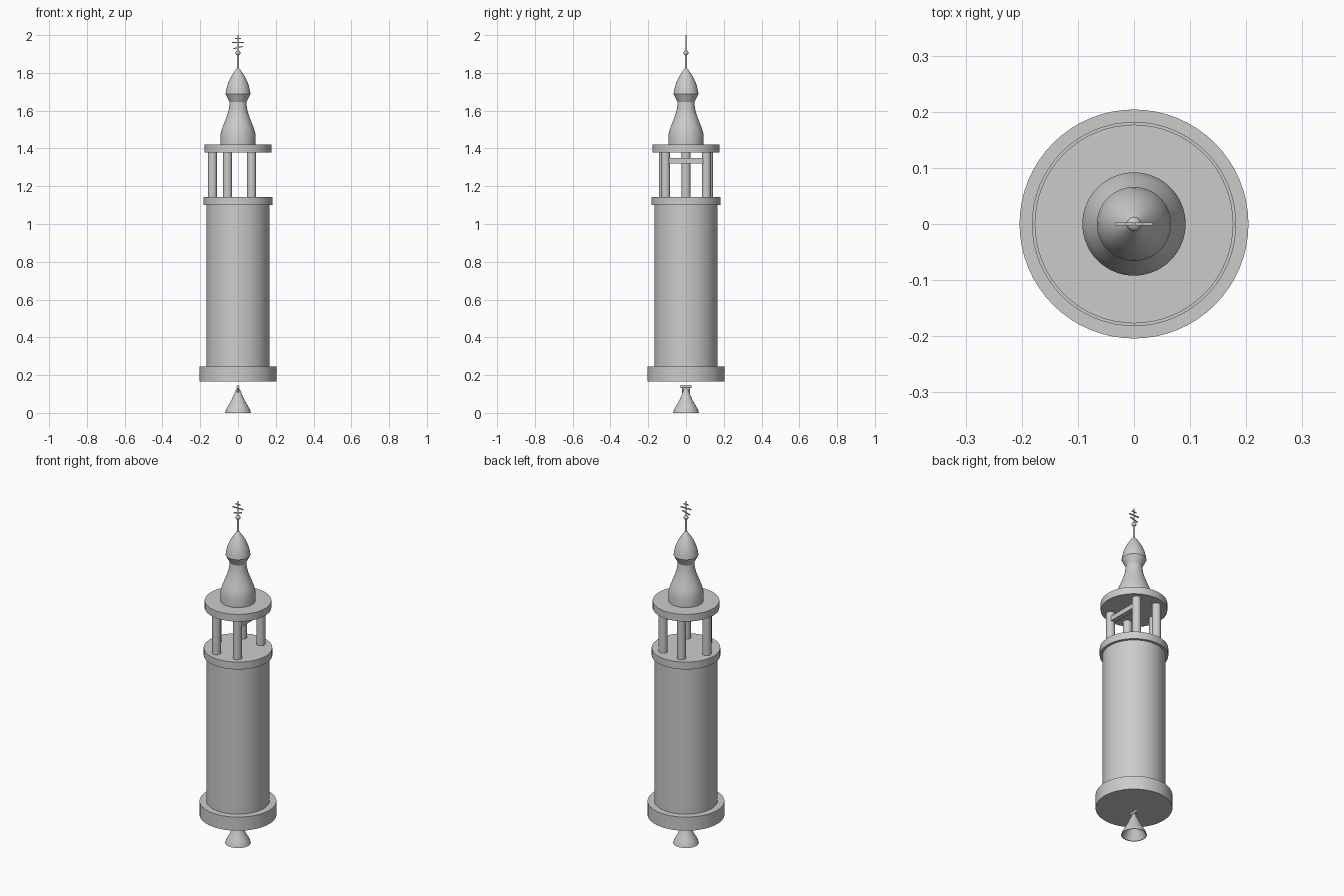
import bpy, math
from mathutils import Vector

if "Cube" in bpy.data.objects:
    bpy.data.objects.remove(bpy.data.objects["Cube"])

grey = bpy.data.materials.new("light grey")
grey.diffuse_color = (0.6, 0.6, 0.6, 1)
grey.use_nodes = True
grey.node_tree.nodes["Principled BSDF"].inputs["Base Color"].default_value = grey.diffuse_color


def finish(ob, name, smooth=True):
    ob.name = name
    ob.data.name = name
    ob.data.materials.append(grey)
    if smooth:
        bpy.ops.object.select_all(action='DESELECT')
        ob.select_set(True)
        bpy.context.view_layer.objects.active = ob
        bpy.ops.object.shade_smooth_by_angle(angle=math.radians(30))
    return ob


def lathe(name, profile, n=64):
    """Revolve (radius, z) points about the z axis; radius 0 closes the end."""
    verts, rings, faces = [], [], []
    for r, z in profile:
        start = len(verts)
        count = 1 if r == 0 else n
        verts += [(r * math.cos(math.tau * i / n), r * math.sin(math.tau * i / n), z)
                  for i in range(count)]
        rings.append([start + i % count for i in range(n)])
    for a, b in zip(rings, rings[1:]):
        for i in range(n):
            j = (i + 1) % n
            quad = (a[i], a[j], b[j], b[i])
            faces.append(tuple(dict.fromkeys(quad)))
    mesh = bpy.data.meshes.new(name)
    mesh.from_pydata(verts, [], faces)
    ob = bpy.data.objects.new(name, mesh)
    bpy.context.collection.objects.link(ob)
    return finish(ob, name)


def disc(name, r, z0, z1):
    return lathe(name, [(0, z0), (r, z0), (r, z1), (0, z1)])


def rod(name, a, b, r, n=24):
    a, b = Vector(a), Vector(b)
    bpy.ops.mesh.primitive_cylinder_add(vertices=n, radius=r, depth=(b - a).length,
                                        location=(a + b) / 2)
    ob = bpy.context.object
    ob.rotation_euler = (b - a).to_track_quat('Z', 'Y').to_euler()
    return finish(ob, name)


def box(name, loc, size, tilt=0):
    bpy.ops.mesh.primitive_cube_add(size=1, location=loc, rotation=(0, tilt, 0))
    ob = bpy.context.object
    ob.scale = size
    return finish(ob, name, False)


# Tower body
disc("base_plinth", 0.204, 0.165, 0.245)
disc("tower_shaft", 0.167, 0.245, 1.10)
disc("gallery_floor", 0.182, 1.10, 1.143)
disc("gallery_roof", 0.177, 1.378, 1.42)

# Belfry columns, with a wide opening towards +x spanned by a beam
columns = [(-0.135, 0)] + [(x, s * y) for x, y in ((-0.055, 0.120), (0.072, 0.108)) for s in (-1, 1)]
for x, y in columns:
    rod("belfry_column", (x, y, 1.14), (x, y, 1.38), 0.024)
box("bell_beam", (0.072, 0, 1.335), (0.028, 0.20, 0.028))

# Spire with waist and onion bulb
lathe("spire", [(0, 1.42), (0.092, 1.42), (0.092, 1.48), (0.083, 1.51), (0.069, 1.545),
                (0.056, 1.58), (0.048, 1.61), (0.044, 1.645), (0.066, 1.688), (0.063, 1.71),
                (0.055, 1.74), (0.042, 1.77), (0.024, 1.80), (0.006, 1.825), (0, 1.827)])

# Finial rod, ball and three-barred cross
rod("finial_rod", (0, 0, 1.81), (0, 0, 1.90), 0.006, 16)
bpy.ops.mesh.primitive_uv_sphere_add(segments=24, ring_count=12, radius=0.013, location=(0, 0, 1.906))
finish(bpy.context.object, "finial_ball")
box("cross_shaft", (0, 0, 1.956), (0.006, 0.005, 0.088))
box("cross_top_bar", (0, 0, 1.982), (0.032, 0.005, 0.006))
box("cross_main_bar", (0, 0, 1.960), (0.066, 0.005, 0.006))
box("cross_slanted_bar", (0, 0, 1.934), (0.052, 0.005, 0.006), math.radians(-15))

# Hollow bell under the tower with its hanger
lathe("bell", [(0, 0.122), (0.006, 0.12), (0.030, 0.066), (0.050, 0.030), (0.064, 0.0),
               (0.068, 0.0), (0.063, 0.018), (0.053, 0.036), (0.034, 0.070), (0.011, 0.122),
               (0.007, 0.129), (0, 0.130)], 48)
for s in (-1, 1):
    rod("bell_hanger_leg", (0, s * 0.017, 0.105), (0, s * 0.017, 0.14), 0.004, 12)
rod("bell_hanger_bar", (0, -0.028, 0.139), (0, 0.028, 0.139), 0.008, 16)
